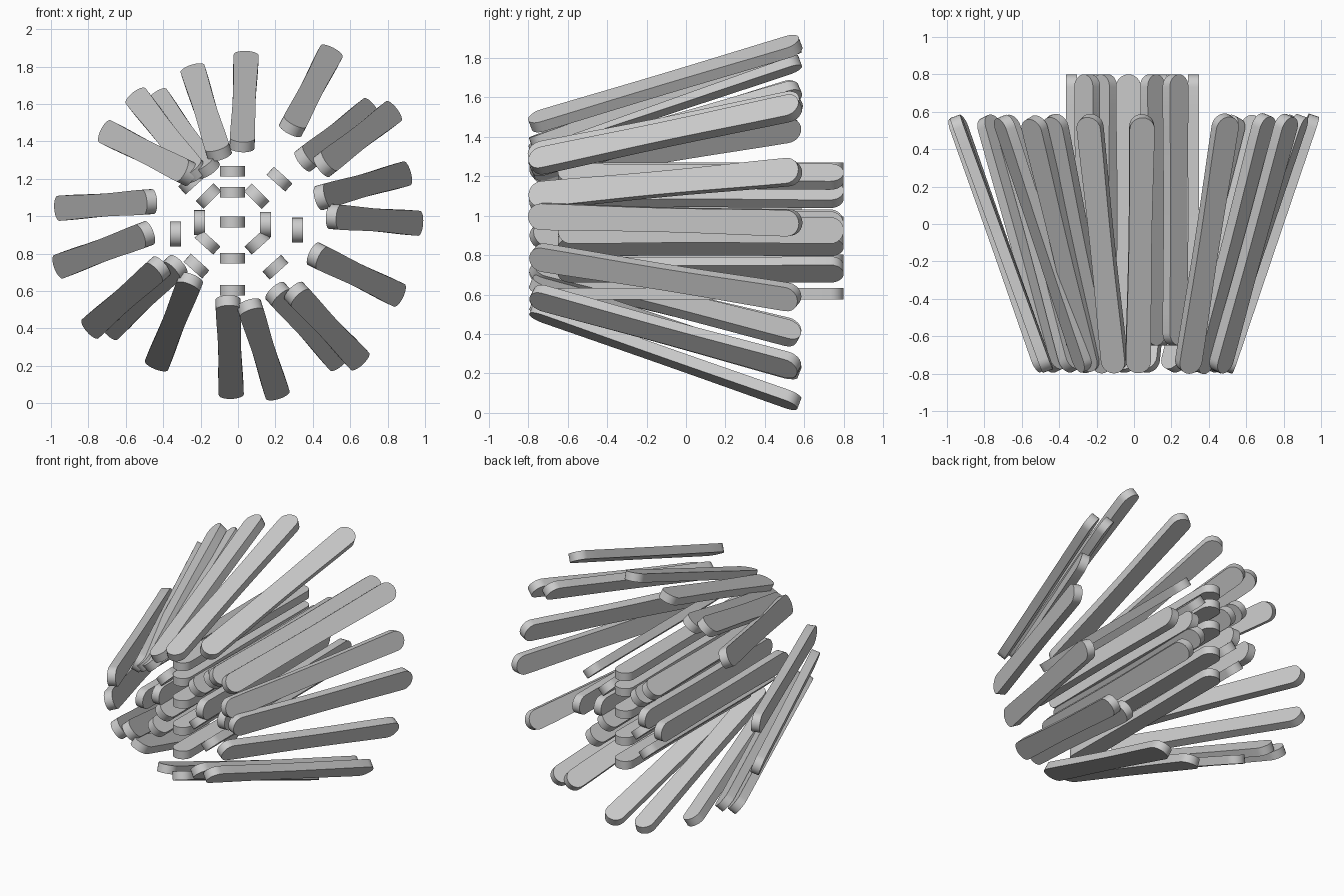
import bpy, bmesh, math
from mathutils import Vector, Matrix

if "Cube" in bpy.data.objects:
    bpy.data.objects.remove(bpy.data.objects["Cube"])

LENGTH, WIDTH, THICK = 1.45, 0.134, 0.058


def stick_mesh():
    """Flat craft stick along local Y, width on X, thickness on Z."""
    r = WIDTH / 2
    half = LENGTH / 2 - r
    side = []
    # gently waisted long side
    for i in range(13):
        t = -1 + 2 * i / 12
        side.append((r - 0.006 * (1 - t * t) ** 2, half * t))
    # round end
    for i in range(1, 12):
        a = math.pi * i / 12
        side.append((r * math.cos(a), half + r * math.sin(a)))
    outline = side + [(-x, -y) for x, y in side]
    bm = bmesh.new()
    face = bm.faces.new([bm.verts.new((x, y, -THICK / 2)) for x, y in outline])
    res = bmesh.ops.extrude_face_region(bm, geom=[face])
    top = [v for v in res["geom"] if isinstance(v, bmesh.types.BMVert)]
    bmesh.ops.translate(bm, verts=top, vec=(0, 0, THICK))
    bmesh.ops.recalc_face_normals(bm, faces=bm.faces)
    mesh = bpy.data.meshes.new("stick")
    bm.to_mesh(mesh)
    bm.free()
    return mesh


def place(name, mesh, centre, along, across):
    along = along.normalized()
    across = across.normalized()
    normal = across.cross(along)
    m = Matrix((across, along, normal)).transposed().to_4x4()
    m.translation = centre
    ob = bpy.data.objects.new(name, mesh)
    ob.matrix_world = m
    bpy.context.collection.objects.link(ob)
    return ob


mesh = stick_mesh()

# flared outer ring: front-view tips (near x, near z, far x, far z)
outer = [
    (0.02, 1.34, 0.045, 1.885), (0.27, 1.44, 0.51, 1.90),
    (0.33, 1.28, 0.73, 1.59), (0.43, 1.25, 0.85, 1.575),
    (0.41, 1.09, 0.925, 1.235), (0.47, 1.00, 0.99, 0.96),
    (0.38, 0.81, 0.885, 0.565), (0.28, 0.62, 0.67, 0.205),
    (0.18, 0.62, 0.56, 0.20), (0.05, 0.555, 0.22, 0.02),
    (-0.055, 0.58, -0.035, 0.02), (-0.24, 0.69, -0.445, 0.18),
    (-0.30, 0.76, -0.71, 0.37), (-0.39, 0.75, -0.81, 0.38),
    (-0.45, 0.92, -0.985, 0.72), (-0.43, 1.08, -0.985, 1.04),
    (-0.23, 1.21, -0.735, 1.465), (-0.20, 1.20, -0.565, 1.665),
    (-0.14, 1.225, -0.45, 1.66), (-0.09, 1.30, -0.25, 1.81),
]
Y = Vector((0, 1, 0))
for i, (x0, z0, x1, z1) in enumerate(outer):
    a, b = Vector((x0, -0.79, z0)), Vector((x1, 0.58, z1))
    radial = Vector((x1 - x0, 0, z1 - z0)).normalized() * 0.028
    a += radial
    b -= radial
    place(f"outer_stick_{i + 1}", mesh, (a + b) / 2, b - a, (b - a).cross(Y))

# straight inner bundle: x, z, tilt of the wide side
inner = [(-0.03, z, 0) for z in (1.24, 1.128, 0.968, 0.775, 0.604)]
inner += [
    (-0.205, 0.965, 90), (0.147, 0.955, 90), (-0.334, 0.904, 90), (0.318, 0.925, 90),
    (0.222, 1.198, -42), (0.10, 1.107, -45), (-0.158, 1.107, 45), (-0.25, 1.182, 42),
    (-0.163, 0.861, -42), (0.104, 0.861, 42), (0.20, 0.727, 42), (-0.222, 0.733, -42),
]
for i, (x, z, deg) in enumerate(inner):
    t = math.radians(deg)
    place(f"inner_stick_{i + 1}", mesh, Vector((x, 0.075, z)), Y,
          Vector((math.cos(t), 0, math.sin(t))))

# smooth the round ends, keep the rims sharp
ob = bpy.data.objects["inner_stick_1"]
bpy.context.view_layer.objects.active = ob
ob.select_set(True)
bpy.ops.object.shade_smooth_by_angle(angle=math.radians(35))
